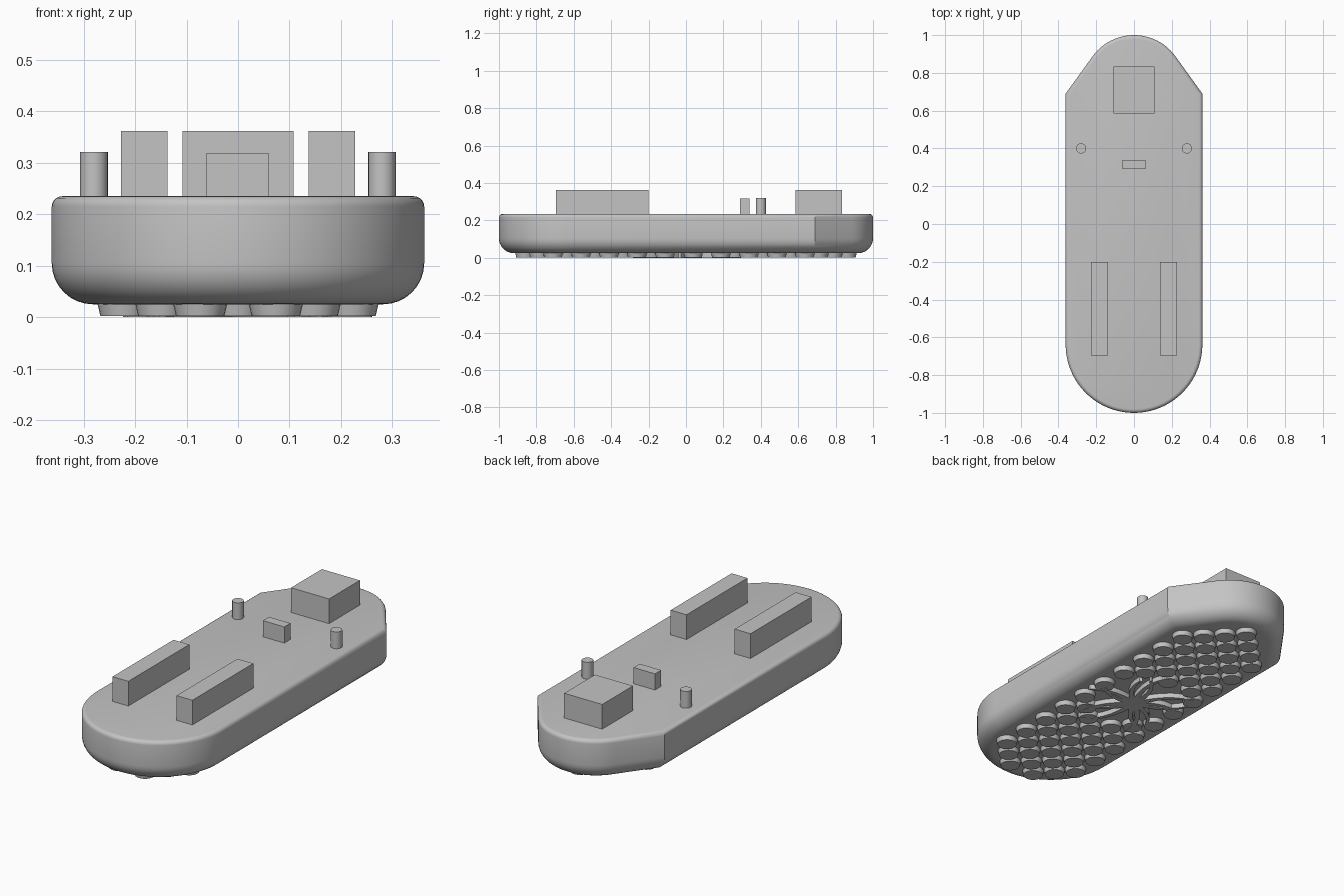
import bpy, bmesh, math
from mathutils import Matrix, Vector

cube = bpy.data.objects.get("Cube")
if cube:
    bpy.data.objects.remove(cube)

GREY = (0.55, 0.55, 0.55, 1)
mat = bpy.data.materials.new("plain grey")
mat.use_nodes = True
mat.diffuse_color = GREY
mat.node_tree.nodes["Principled BSDF"].inputs["Base Color"].default_value = GREY

TOP = 0.235
BASE = 0.025


def finish(bm, name, smooth=True):
    bmesh.ops.recalc_face_normals(bm, faces=bm.faces)
    mesh = bpy.data.meshes.new(name)
    bm.to_mesh(mesh)
    bm.free()
    mesh.materials.append(mat)
    obj = bpy.data.objects.new(name, mesh)
    bpy.context.collection.objects.link(obj)
    if smooth:
        bpy.ops.object.select_all(action='DESELECT')
        obj.select_set(True)
        bpy.context.view_layer.objects.active = obj
        bpy.ops.object.shade_smooth_by_angle(angle=math.radians(30))
    return obj


def box(name, x0, x1, y0, y1, z1, z0=0.2):
    bm = bmesh.new()
    bmesh.ops.create_cube(bm, size=1)
    for v in bm.verts:
        v.co = Vector((x1 if v.co.x > 0 else x0, y1 if v.co.y > 0 else y0, z1 if v.co.z > 0 else z0))
    return finish(bm, name, smooth=False)


def cone(bm, x, y, z0, z1, r0, r1, sides=24):
    bmesh.ops.create_cone(bm, cap_ends=True, segments=sides, radius1=r0, radius2=r1, depth=z1 - z0,
                          matrix=Matrix.Translation((x, y, (z0 + z1) / 2)))


# Body: outline with a round front and a tapered back, inset by d
HALF, FRONT_Y, BACK_Y, BACK_R = 0.362, -0.638, 0.73, 0.27
CORNER = Vector((HALF, 0.69))
lean = math.atan2(CORNER.y - BACK_Y, CORNER.x)
slant = lean + math.acos(BACK_R / math.hypot(CORNER.x, CORNER.y - BACK_Y))


def outline(d):
    right = []
    for i in range(21):
        a = -math.pi / 2 * (1 - i / 20)
        right.append(((HALF - d) * math.cos(a), FRONT_Y + (HALF - d) * math.sin(a)))
    normal = Vector((math.cos(slant), math.sin(slant)))
    corner = CORNER - d * (normal + Vector((1, 0))) / (1 + normal.x)
    right.append(tuple(corner))
    for i in range(13):
        a = slant + (math.pi / 2 - slant) * i / 12
        right.append(((BACK_R - d) * math.cos(a), BACK_Y + (BACK_R - d) * math.sin(a)))
    return right + [(-x, y) for x, y in right[-2:0:-1]]


LOW_R, HIGH_R = 0.08, 0.02
profile = []
for i in range(9):
    a = math.pi / 2 * i / 8
    profile.append((LOW_R * (1 - math.sin(a)), BASE + LOW_R * (1 - math.cos(a))))
for i in range(6):
    a = math.pi / 2 * i / 5
    profile.append((HIGH_R * (1 - math.cos(a)), TOP - HIGH_R * (1 - math.sin(a))))

bm = bmesh.new()
rings = [[bm.verts.new((x, y, z)) for x, y in outline(d)] for d, z in profile]
for low, high in zip(rings, rings[1:]):
    for i in range(len(low)):
        j = (i + 1) % len(low)
        bm.faces.new((low[i], low[j], high[j], high[i]))
bm.faces.new(rings[0][::-1])
bm.faces.new(rings[-1])
finish(bm, "body")

# Blocks on the deck
box("back_block", -0.108, 0.108, 0.585, 0.835, 0.362)
box("small_block", -0.062, 0.06, 0.29, 0.34, 0.318)
box("left_rail", 0.137, 0.227, -0.695, -0.2, 0.362)
box("right_rail", -0.227, -0.137, -0.695, -0.2, 0.362)

# Pegs
for name, side in (("left_peg", 1), ("right_peg", -1)):
    bm = bmesh.new()
    cone(bm, side * 0.28, 0.4, 0.2, 0.321, 0.027, 0.027)
    finish(bm, name)

# Sole studs on a diagonal grid, leaving the middle free
STEP_X, STEP_Y, END = 0.0735, 0.0748, 0.86
bm = bmesh.new()
for row in range(24):
    y = END - row * STEP_Y
    for col in range(-3, 4):
        x = col * STEP_X
        if (row + col) % 2:
            continue
        past_front = y < FRONT_Y and math.hypot(x, y - FRONT_Y) > 0.25
        past_back = abs(x) + y > END + 0.02
        if past_front or past_back or math.hypot(x, y) < 0.215:
            continue
        cone(bm, x, y, 0.002, BASE + 0.003, 0.047, 0.053)
finish(bm, "sole_studs")

# Raised curved ribs spreading from the middle of the sole
bm = bmesh.new()
cone(bm, 0, 0, 0, BASE + 0.003, 0.06, 0.06)
ARMS, STEPS = 14, 6
for k in range(ARMS):
    angle = 2 * math.pi * (k + 0.5) / ARMS
    length = 0.25 + 0.05 * abs(math.sin(angle))
    if k % 2:
        length *= 0.8
    bend = 0.35 if k % 3 else -0.35
    strip = []
    for i in range(STEPS + 1):
        t = i / STEPS
        a = angle + bend * t * t
        middle = Vector((math.cos(a), math.sin(a), 0)) * length * t
        across = Vector((-math.sin(a), math.cos(a), 0)) * (0.016 - 0.009 * t)
        strip.append((bm.verts.new(middle - across), bm.verts.new(middle + across)))
    faces = [bm.faces.new((p[0], q[0], q[1], p[1])) for p, q in zip(strip, strip[1:])]
    grown = bmesh.ops.extrude_face_region(bm, geom=faces)
    tops = [g for g in grown["geom"] if isinstance(g, bmesh.types.BMVert)]
    bmesh.ops.translate(bm, verts=tops, vec=(0, 0, BASE + 0.003))
finish(bm, "sole_ribs")
